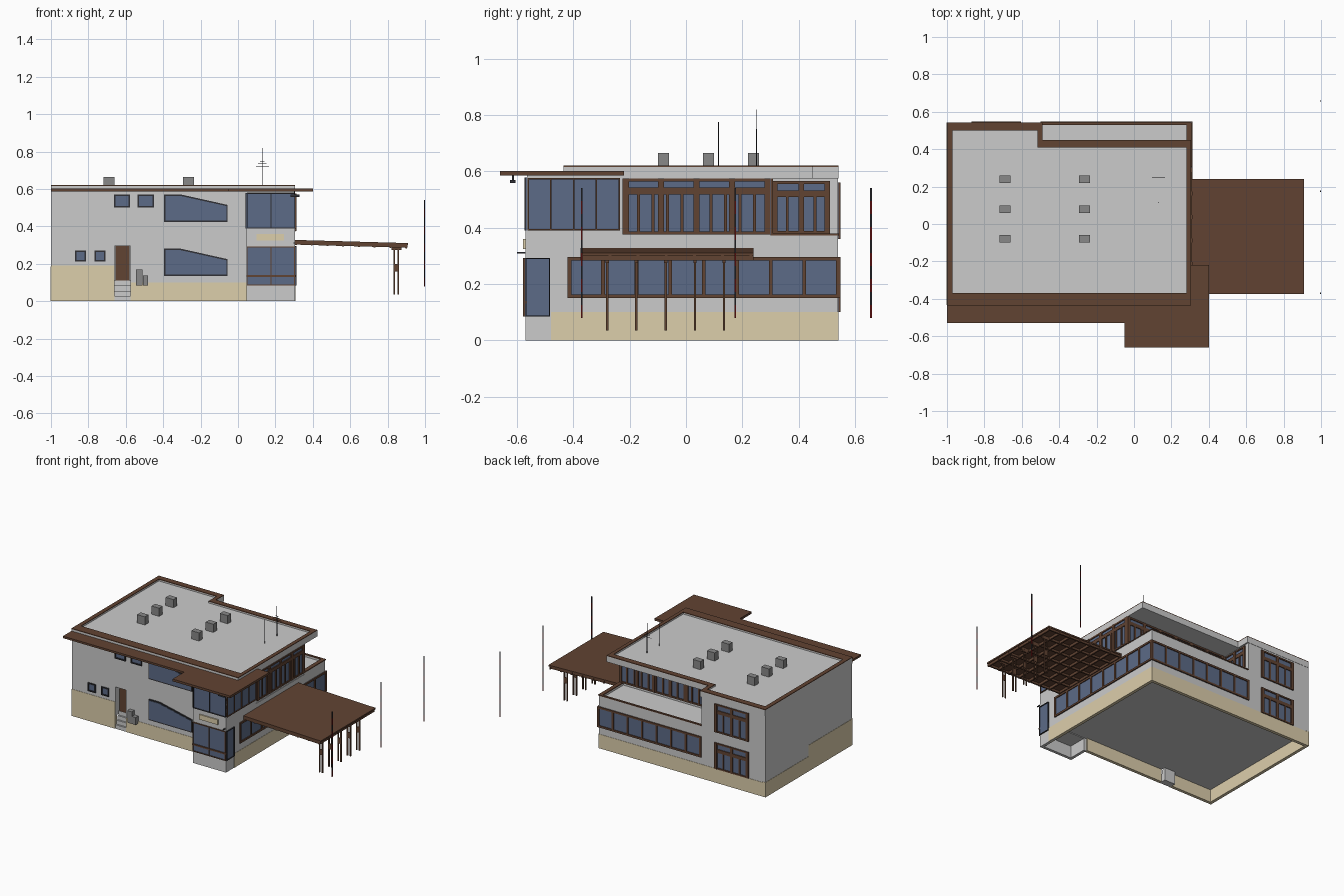
import bpy, bmesh, math
from mathutils import Vector


def mat(name, r, g, b):
    m = bpy.data.materials.new(name)
    m.diffuse_color = (r, g, b, 1)
    return m


BROWN = mat("brown_wood", 0.12, 0.056, 0.032)
BLUE = mat("blue_glass", 0.107, 0.147, 0.242)
BEIGE = mat("beige_plinth", 0.72, 0.62, 0.41)
DARK = mat("dark_frame", 0.03, 0.03, 0.035)
RED = mat("pole_red", 0.2, 0.01, 0.01)
VENT = mat("vent_grey", 0.25, 0.25, 0.25)


def finish(name, bm, m):
    bmesh.ops.recalc_face_normals(bm, faces=bm.faces)
    me = bpy.data.meshes.new(name)
    bm.to_mesh(me)
    bm.free()
    ob = bpy.data.objects.new(name, me)
    bpy.context.collection.objects.link(ob)
    if m:
        me.materials.append(m)
    return ob


def boxes(name, items, m=None, slope=0, x0=0):
    """Boxes as (xmin, xmax, ymin, ymax, zmin, zmax), optionally falling along x."""
    bm = bmesh.new()
    for a, b, c, d, e, f in items:
        for v in bmesh.ops.create_cube(bm, size=1)["verts"]:
            p = v.co
            v.co = Vector(((a + b) / 2 + p.x * (b - a), (c + d) / 2 + p.y * (d - c), (e + f) / 2 + p.z * (f - e)))
            v.co.z -= slope * (v.co.x - x0)
    return finish(name, bm, m)


def prism(name, pts, lo, hi, m=None, axis="z"):
    """Extrude a flat outline along z or y."""
    bm = bmesh.new()
    rings = [[bm.verts.new((p, q, h) if axis == "z" else (p, h, q)) for p, q in pts] for h in (lo, hi)]
    bm.faces.new(rings[0])
    bm.faces.new(rings[1])
    for i in range(len(pts)):
        j = (i + 1) % len(pts)
        bm.faces.new((rings[0][i], rings[0][j], rings[1][j], rings[1][i]))
    return finish(name, bm, m)


def window(name, axis, pos, sign, u0, u1, z0, z1, n=1, transom=None, units=1, t=0.008, m=BROWN):
    """Glass with frame bars on a wall facing +-x or +-y."""
    def bx(a, b, e, f, out):
        lo, hi = sorted((pos - sign * 0.004, pos + sign * out))
        return (lo, hi, a, b, e, f) if axis == "x" else (a, b, lo, hi, e, f)
    boxes(name + "_glass", [bx(u0, u1, z0, z1, 0.002)], BLUE)
    bars = [bx(u0, u1, z0, z0 + t, 0.008), bx(u0, u1, z1 - t, z1, 0.008)]
    top = transom or z1
    for i in range(n + 1):
        u = u0 + t / 2 + (u1 - u0 - t) * i / n
        bars.append(bx(u - t / 2, u + t / 2, z0, top, 0.008))
    if transom:
        bars.append(bx(u0, u1, transom - 0.012, transom + 0.012, 0.008))
        for i in range(units + 1):
            u = u0 + t + (u1 - u0 - 2 * t) * i / units
            bars.append(bx(u - t, u + t, z0, z1, 0.009))
    boxes(name + "_frame", bars, m)


# main storeys
lower = boxes("lower_storey", [(-1, 0.305, -0.43, 0.54, 0.09, 0.36)])
prism("upper_storey", [(-1, -0.43), (0.302, -0.43), (0.302, 0.3), (-0.5, 0.3), (-0.5, 0.54), (-1, 0.54)], 0.36, 0.576)
cut = boxes("door_cutter", [(-0.66, -0.575, -0.5, -0.38, 0.0, 0.295)])
cut.hide_render = True
cut.hide_viewport = True
mod = lower.modifiers.new("door_recess", "BOOLEAN")
mod.object = cut
mod.operation = "DIFFERENCE"

# hollow plinth, taller at the front left corner
boxes("plinth", [
    (-1.0, -0.66, -0.432, -0.41, 0, 0.19), (-0.575, 0.045, -0.432, -0.41, 0, 0.1),
    (-1.002, -0.98, -0.432, 0.06, 0, 0.185), (-1.002, -0.98, 0.06, 0.542, 0, 0.105),
    (-1.0, 0.307, 0.52, 0.542, 0, 0.1), (0.285, 0.307, -0.48, 0.54, 0, 0.1)], BEIGE)

# entrance: steps, cheeks, door and meter boxes
boxes("entrance_steps", [(-0.66, -0.575, -0.43 + 0.012 * i, -0.38, 0, 0.028 * (i + 1)) for i in range(4)])
boxes("entrance_door", [(-0.655, -0.58, -0.392, -0.376, 0.112, 0.295)], BROWN)
boxes("meter_boxes", [(-0.545, -0.51, -0.46, -0.43, 0.085, 0.17), (-0.508, -0.48, -0.46, -0.43, 0.085, 0.138)], VENT)

# corner bay with glazed faces
boxes("corner_bay", [
    (0.045, 0.305, -0.57, -0.42, 0.085, 0.3), (0.045, 0.305, -0.57, -0.235, 0.295, 0.39),
    (0.05, 0.303, -0.565, -0.24, 0.38, 0.585),
    (0.045, 0.305, -0.57, -0.55, 0, 0.09), (0.045, 0.065, -0.57, -0.42, 0, 0.09),
    (0.285, 0.305, -0.57, -0.42, 0, 0.09)])
boxes("bay_side_wall", [(0.28, 0.305, -0.48, -0.42, 0.09, 0.31)])
boxes("bay_panel", [(0.1, 0.245, -0.578, -0.565, 0.325, 0.36)], BEIGE)
window("bay_lower_front", "y", -0.57, -1, 0.047, 0.305, 0.085, 0.292, 2, t=0.005)
boxes("bay_rail", [(0.045, 0.31, -0.579, -0.565, 0.13, 0.14)], BROWN)
window("bay_lower_side", "x", 0.305, 1, -0.57, -0.482, 0.085, 0.292, 1, t=0.004, m=DARK)
window("bay_upper_front", "y", -0.566, -1, 0.05, 0.303, 0.39, 0.578, 2, t=0.004, m=DARK)
window("bay_upper_side", "x", 0.304, 1, -0.563, -0.235, 0.39, 0.576, 4, t=0.005)
window("bay_inner_side", "x", 0.047, -1, -0.565, -0.435, 0.39, 0.578, 1, t=0.004, m=DARK)

# front windows
for i, (a, b, c, d) in enumerate([(-0.872, -0.812, 0.213, 0.272), (-0.767, -0.708, 0.213, 0.272),
                                  (-0.662, -0.578, 0.5, 0.572), (-0.537, -0.45, 0.5, 0.572)]):
    window(f"front_small_window_{i}", "y", -0.43, -1, a, b, c, d, 1, m=DARK)
for i, z in enumerate((0.135, 0.425)):
    prism(f"front_slanted_frame_{i}", [(-0.395, z), (-0.055, z), (-0.055, z + 0.09), (-0.31, z + 0.147), (-0.395, z + 0.147)],
          -0.437, -0.425, DARK, "y")
    prism(f"front_slanted_glass_{i}", [(-0.388, z + 0.008), (-0.062, z + 0.008), (-0.062, z + 0.084), (-0.311, z + 0.139), (-0.388, z + 0.139)],
          -0.439, -0.425, BLUE, "y")

# right and back windows
window("right_lower_ribbon", "x", 0.305, 1, -0.42, 0.545, 0.15, 0.296, 8, t=0.013)
window("back_lower_ribbon", "y", 0.54, 1, -0.5, 0.312, 0.15, 0.296, 7, t=0.013)
window("right_upper", "x", 0.303, 1, -0.225, 0.3, 0.376, 0.574, 10, 0.53, 4, t=0.011)
window("terrace_back", "y", 0.3, 1, -0.49, 0.31, 0.376, 0.574, 14, 0.53, 6, t=0.011)
window("terrace_end", "x", -0.5, 1, 0.305, 0.512, 0.378, 0.565, 4, 0.52, 2, t=0.01)
for i, (c, d) in enumerate([(0.1, 0.285), (0.36, 0.56)]):
    window(f"back_window_{i}", "y", 0.54, 1, -0.87, -0.605, c, d, 4, d - 0.055, 2, t=0.01)

# terrace edge
boxes("terrace_parapet", [(-0.5, 0.305, 0.53, 0.54, 0.35, 0.372), (0.28, 0.305, 0.3, 0.54, 0.35, 0.372)])
boxes("terrace_trim", [(-0.5, 0.308, 0.529, 0.544, 0.372, 0.379), (0.28, 0.308, 0.3, 0.544, 0.372, 0.379)], BROWN)

# roof slab with parapet and brown capping
prism("roof_slab", [(-1, -0.435), (0.306, -0.435), (0.306, 0.45), (-0.49, 0.45), (-0.49, 0.542), (-1, 0.542)], 0.575, 0.607)
rim = [(-1, 0.306, -0.435, -0.37), (-1, -0.97, -0.37, 0.542), (-0.97, -0.49, 0.5, 0.542),
       (-0.517, -0.49, 0.41, 0.5), (-0.49, 0.306, 0.41, 0.45), (0.28, 0.306, -0.37, 0.41)]
boxes("roof_parapet", [r + (0.605, 0.616) for r in rim])
boxes("roof_capping", [r + (0.616, 0.621) for r in rim], BROWN)
boxes("front_eave", [(-1, -0.05, -0.53, -0.43, 0.588, 0.602)], BROWN)
boxes("entry_canopy", [(-0.05, 0.4, -0.66, -0.43, 0.586, 0.602), (0.302, 0.4, -0.43, -0.22, 0.586, 0.602)], BROWN)
boxes("roof_vents", [(x - 0.03, x + 0.03, y - 0.02, y + 0.02, 0.6, 0.665)
                     for x in (-0.69, -0.265) for y in (-0.08, 0.08, 0.24)], VENT)
boxes("wall_lamps", [(0.28, 0.33, -0.625, -0.605, 0.558, 0.57), (0.3, 0.306, -0.617, -0.611, 0.565, 0.59),
                     (0.297, 0.303, -0.6, -0.565, 0.308, 0.314)], DARK)

# aerials on the roof
aerial = [(0.1285, 0.1315, 0.1135, 0.1165, 0.6, 0.775), (0.1285, 0.1315, 0.2485, 0.2515, 0.6, 0.75)]
aerial += [(0.13 - w, 0.13 + w, 0.249, 0.251, z, z + 0.002) for w, z in ((0.035, 0.72), (0.022, 0.735), (0.012, 0.748))]
aerial += [(0.129, 0.131, 0.249, 0.251, 0.75, 0.82)]
boxes("roof_aerials", aerial, DARK)

# side shelter: sloping deck, joist grid, paired posts
S, X0 = 0.028, 0.3
boxes("shelter_deck", [(0.285, 0.91, -0.375, 0.24, 0.318, 0.328)], BROWN, S, X0)
joists = [(0.29, 0.905, y - 0.005, y + 0.005, 0.303, 0.319) for y in [-0.37 + 0.1 * i for i in range(7)]]
joists += [(x - 0.005, x + 0.005, -0.375, 0.24, 0.3, 0.319) for x in [0.31 + 0.084 * i for i in range(8)]]
boxes("shelter_joists", joists, BROWN, S, X0)
posts = []
for y in (-0.28, -0.177, -0.072, 0.032, 0.135):
    posts += [(x - 0.004, x + 0.004, y - 0.004, y + 0.004, 0.035, 0.295) for x in (0.836, 0.858)]
    posts += [(0.836, 0.858, y - 0.003, y + 0.003, 0.16, 0.2), (0.82, 0.874, y - 0.006, y + 0.006, 0.275, 0.292)]
boxes("shelter_posts", posts, BROWN)

# free-standing banded poles
for k, y in enumerate((-0.37, 0.175, 0.657)):
    for tag, m, off in (("red", RED, 0), ("dark", DARK, 1)):
        seg = [(0.994, 1.0, y - 0.003, y + 0.003, 0.08 + 0.046 * i, 0.126 + 0.046 * i) for i in range(off, 10, 2)]
        boxes(f"pole_{k}_{tag}", seg, m)
